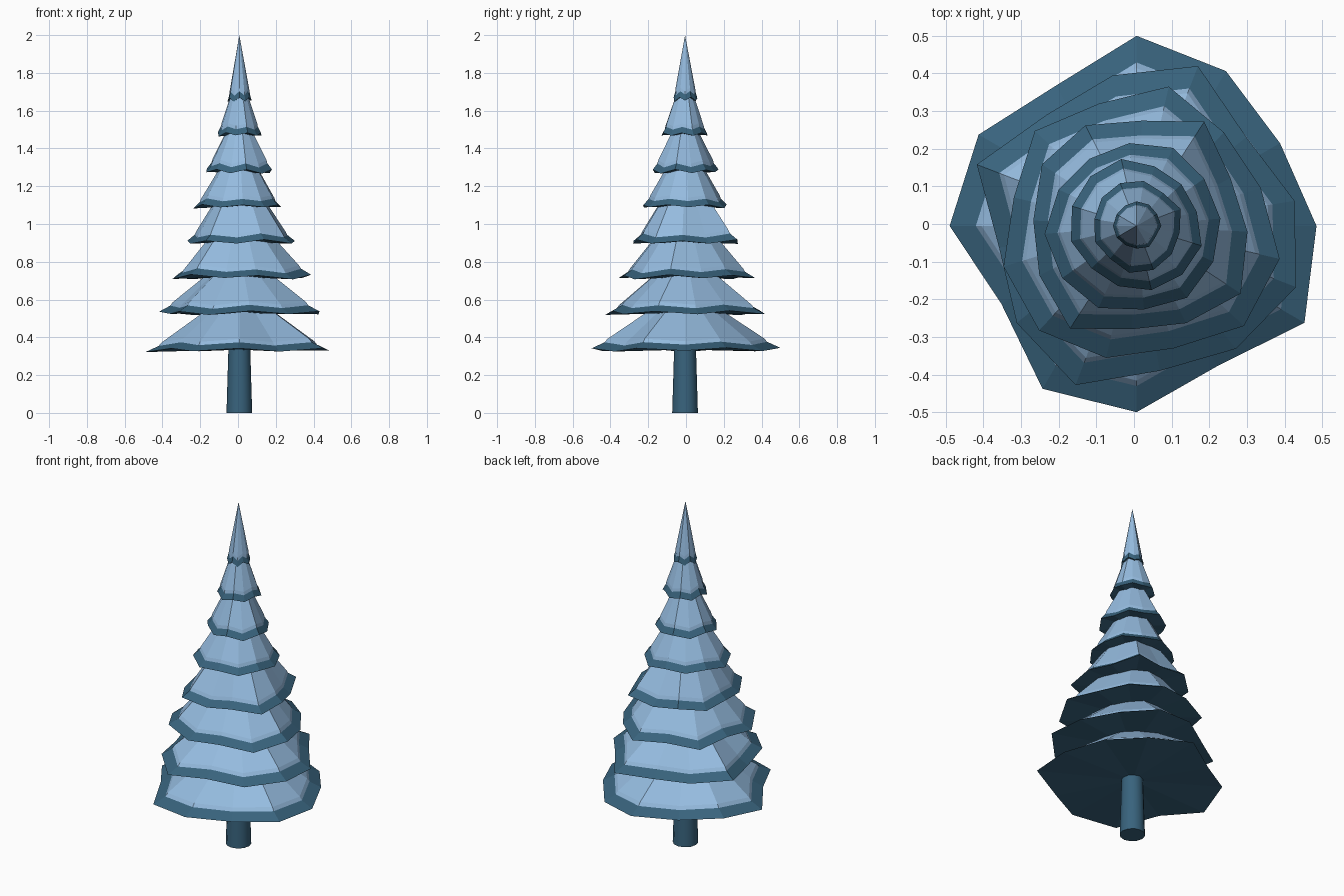
import bpy, bmesh, math, random

if "Cube" in bpy.data.objects:
    bpy.data.objects.remove(bpy.data.objects["Cube"])

random.seed(4)
CX, CY, SIDES = 0.007, -0.005, 12


def material(name, rgb):
    m = bpy.data.materials.new(name)
    m.diffuse_color = (*rgb, 1)
    m.use_nodes = True
    m.node_tree.nodes["Principled BSDF"].inputs["Base Color"].default_value = m.diffuse_color
    return m


snow = material("pale_blue", (0.30, 0.50, 0.74))
needle = material("deep_teal_blue", (0.04, 0.125, 0.205))


def to_object(bm, name, mats):
    bmesh.ops.recalc_face_normals(bm, faces=bm.faces[:])
    mesh = bpy.data.meshes.new(name)
    bm.to_mesh(mesh)
    bm.free()
    for m in mats:
        mesh.materials.append(m)
    ob = bpy.data.objects.new(name, mesh)
    bpy.context.collection.objects.link(ob)
    return ob


def jittered(r, amount=0.07):
    return [r * (1 + random.uniform(-amount, amount)) for _ in range(SIDES)]


def branch_tier(name, z, apex, turn, radii, wave):
    """Faceted cone: dark sloping skirt and underside, pale lip and cap."""
    bm = bmesh.new()
    lift = [(wave if i % 2 else -wave) * random.uniform(0.4, 1.0) for i in range(SIDES)]
    rings = []
    for scale, dz in ((1.0, 0.0), (0.86, 0.032), (0.83, 0.05)):
        ring = []
        for i, r in enumerate(radii):
            a = math.radians(turn) + i * math.tau / SIDES
            ring.append(bm.verts.new((CX + r * scale * math.cos(a),
                                      CY + r * scale * math.sin(a),
                                      z + dz + lift[i])))
        rings.append(ring)
    top = bm.verts.new((CX, CY, apex))
    under = bm.verts.new((CX, CY, z))
    for i in range(SIDES):
        j = (i + 1) % SIDES
        for k in range(2):
            f = bm.faces.new((rings[k][i], rings[k][j], rings[k + 1][j], rings[k + 1][i]))
            f.material_index = 1 if k == 0 else 0
        bm.faces.new((rings[2][i], rings[2][j], top))
        bm.faces.new((rings[0][j], rings[0][i], under)).material_index = 1
    return to_object(bm, name, (snow, needle))


# Branch tiers, bottom to top: base height, cap apex, rotation, outline radii
tiers = [
    (0.335, 0.67, 0, [.478, .44, .475, .505, .43, .485, .497, .415, .50, .495, .43, .515]),
    (0.53, 0.87, 9, [.425, .375, .455, .405, .38, .455, .37, .41, .453, .39, .42, .454]),
    (0.72, 1.13, 17, [.345, .34, .38, .34, .37, .335, .37, .38, .36, .34, .39, .39]),
    (0.905, 1.33, 27, [.28, .33, .28, .30, .30, .275, .29, .325, .275, .29, .33, .295]),
    (1.095, 1.47, 5, jittered(0.232)),
    (1.28, 1.63, 13, jittered(0.172)),
    (1.475, 1.82, 21, jittered(0.119)),
    (1.66, 2.0, 0, jittered(0.062)),
]
for n, (z, apex, turn, radii) in enumerate(tiers, 1):
    branch_tier(f"branch_tier_{n}", z, apex, turn, radii, 0.013)

# Trunk
bm = bmesh.new()
bmesh.ops.create_cone(bm, cap_ends=True, segments=SIDES, radius1=0.068, radius2=0.056, depth=0.40)
bmesh.ops.translate(bm, verts=bm.verts[:], vec=(CX, CY, 0.20))
trunk = to_object(bm, "trunk", (needle,))
bpy.context.view_layer.objects.active = trunk
trunk.select_set(True)
bpy.ops.object.shade_smooth_by_angle(angle=math.radians(40))
